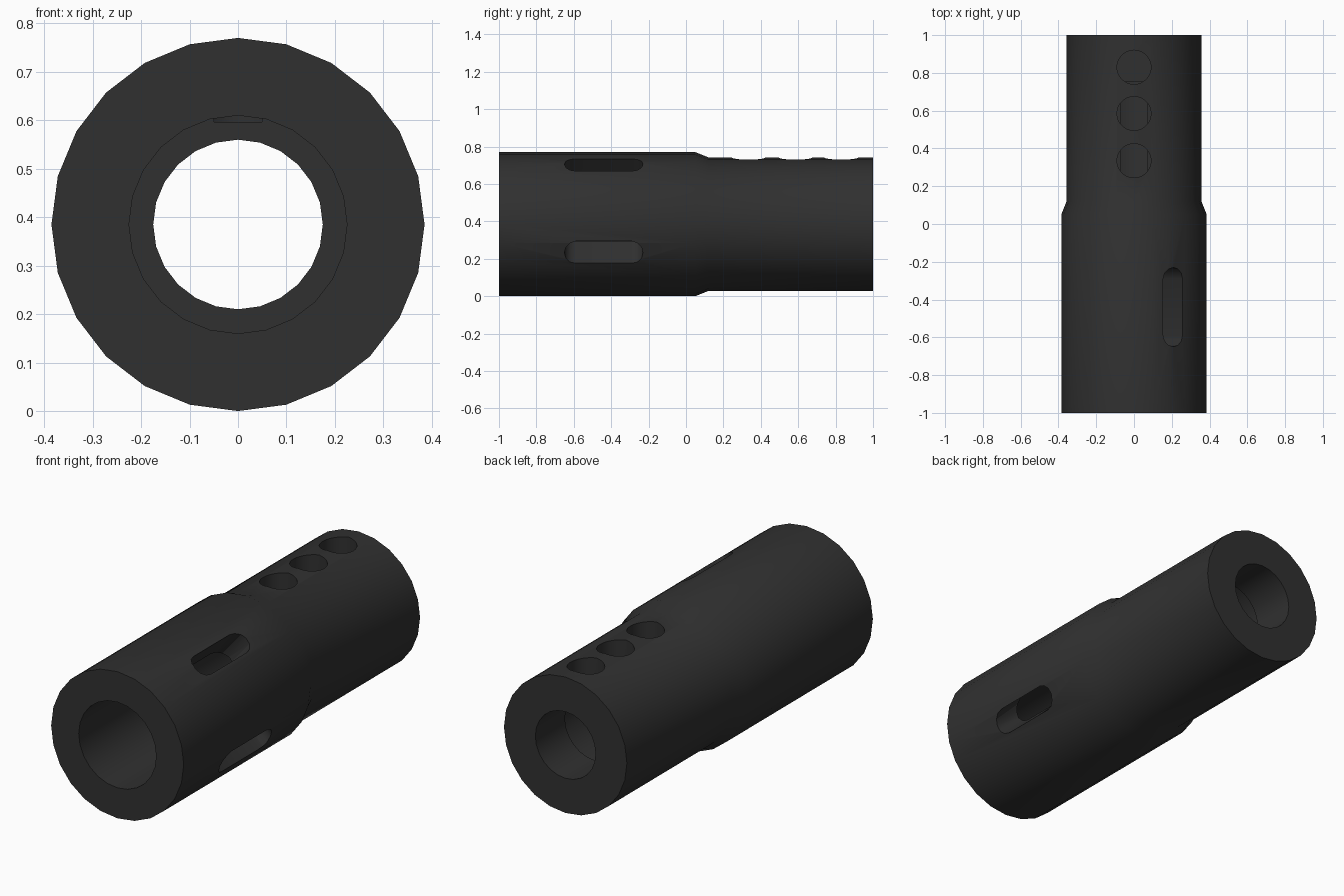
import bpy, bmesh, math
from mathutils import Matrix

if "Cube" in bpy.data.objects:
    bpy.data.objects.remove(bpy.data.objects["Cube"])

R = 0.385          # largest radius, also the height of the axis
SIDES = 24

metal = bpy.data.materials.new("dark_metal")
metal.diffuse_color = (0.03, 0.03, 0.03, 1)
metal.use_nodes = True
metal.node_tree.nodes["Principled BSDF"].inputs["Base Color"].default_value = metal.diffuse_color


def make_object(name, bm):
    bmesh.ops.recalc_face_normals(bm, faces=bm.faces)
    mesh = bpy.data.meshes.new(name)
    bm.to_mesh(mesh)
    bm.free()
    mesh.materials.append(metal)
    obj = bpy.data.objects.new(name, mesh)
    bpy.context.collection.objects.link(obj)
    return obj


def lathe_along_y(name, profile):
    """Closed (radius, y) profile turned around the tube axis."""
    bm = bmesh.new()
    rings = []
    for i in range(SIDES):
        a = 2 * math.pi * i / SIDES
        rings.append([bm.verts.new((r * math.sin(a), y, R + r * math.cos(a)))
                      for r, y in profile])
    n = len(profile)
    for i in range(SIDES):
        p, q = rings[i], rings[(i + 1) % SIDES]
        for j in range(n):
            k = (j + 1) % n
            bm.faces.new((p[j], p[k], q[k], q[j]))
    return make_object(name, bm)


def prism(name, outline, low, high, matrix):
    """Outline in local xy, extruded from low to high along local z."""
    bm = bmesh.new()
    face = bm.faces.new([bm.verts.new((x, y, low)) for x, y in outline])
    top = bmesh.ops.extrude_face_region(bm, geom=[face])
    verts = [v for v in top["geom"] if isinstance(v, bmesh.types.BMVert)]
    bmesh.ops.translate(bm, verts=verts, vec=(0, 0, high - low))
    bm.transform(matrix)
    return make_object(name, bm)


def stadium(radius, half_length, steps):
    """Round-ended outline; half_length 0 gives a circle."""
    pts = []
    for sign in (1, -1):
        for i in range(steps + 1):
            if half_length == 0 and i == steps:
                continue
            a = math.pi * i / steps
            pts.append((sign * radius * math.cos(a),
                        sign * (half_length + radius * math.sin(a))))
    return pts


# Tube: thick front sleeve, short taper, slimmer rear, stepped bore
tube = lathe_along_y("tube", [
    (0.385, -1), (0.385, 0.05), (0.357, 0.12), (0.357, 1),
    (0.175, 1), (0.175, 0.755), (0.225, 0.755), (0.225, -1)])

cutters = []

# Three round ports in the top of the rear section
for y in (0.335, 0.585, 0.83):
    cutters.append(prism("port_cutter", stadium(0.09, 0, 16), 0.212, 0.6,
                         Matrix.Translation((0, y, R))))

# Two slanted slots through the right wall of the front sleeve
for x, z, degrees in ((0.21, 0.322, 40), (0.352, -0.155, 135)):
    place = (Matrix.Translation((x, -0.44, R + z))
             @ Matrix.Rotation(math.radians(degrees), 4, 'Y'))
    cutters.append(prism("slot_cutter", stadium(0.06, 0.15, 6), -0.3, 0.2, place))

# Cut the openings
bpy.context.view_layer.objects.active = tube
tube.select_set(True)
for cutter in cutters:
    mod = tube.modifiers.new("cut", 'BOOLEAN')
    mod.operation = 'DIFFERENCE'
    mod.solver = 'EXACT'
    mod.object = cutter
    bpy.ops.object.modifier_apply(modifier=mod.name)
for cutter in cutters:
    bpy.data.objects.remove(cutter, do_unlink=True)

bpy.ops.object.shade_smooth_by_angle(angle=math.radians(30))
